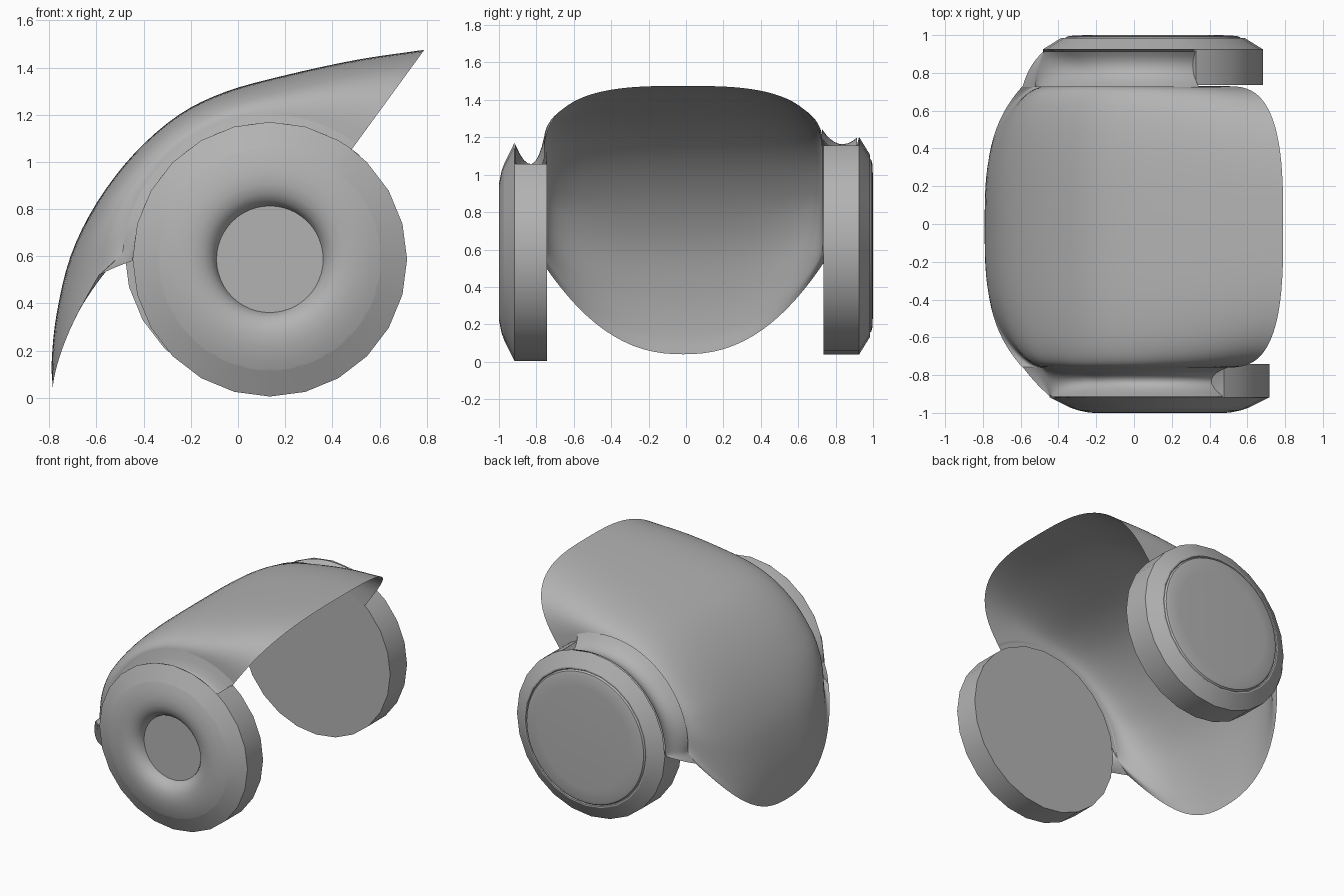
import bpy, bmesh, math
from mathutils import Vector

if "Cube" in bpy.data.objects:
    bpy.data.objects.remove(bpy.data.objects["Cube"])

grey = bpy.data.materials.new("plain grey")
grey.diffuse_color = (0.45, 0.45, 0.45, 1)
grey.use_nodes = True
grey.node_tree.nodes["Principled BSDF"].inputs["Base Color"].default_value = grey.diffuse_color


def finish(name, bm, angle=30):
    bmesh.ops.remove_doubles(bm, verts=bm.verts, dist=0.0005)
    bmesh.ops.recalc_face_normals(bm, faces=bm.faces)
    me = bpy.data.meshes.new(name)
    bm.to_mesh(me)
    bm.free()
    me.materials.append(grey)
    ob = bpy.data.objects.new(name, me)
    bpy.context.collection.objects.link(ob)
    bpy.ops.object.select_all(action='DESELECT')
    ob.select_set(True)
    bpy.context.view_layer.objects.active = ob
    bpy.ops.object.shade_smooth_by_angle(angle=math.radians(angle))
    return ob


def skin(bm, rows, closed=False):
    """Join rows of points with quads."""
    vr = [[bm.verts.new(p) for p in r] for r in rows]
    for a, b in zip(vr, vr[1:]):
        n = len(a)
        for i in range(n if closed else n - 1):
            k = (i + 1) % n
            bm.faces.new((a[i], a[k], b[k], b[i]))
    return vr


def spline(pts, steps):
    """Smooth curve through 2D points."""
    p = [Vector(q) for q in pts]
    p = [2 * p[0] - p[1]] + p + [2 * p[-1] - p[-2]]
    out = []
    for i in range(1, len(p) - 2):
        a, b, c, d = p[i - 1:i + 3]
        for s in range(steps):
            t = s / steps
            out.append(0.5 * (2 * b + (c - a) * t + (2 * a - 5 * b + 4 * c - d) * t ** 2
                              + (3 * b - a - 3 * c + d) * t ** 3))
    return out + [p[-2]]


def disc(name, cx, cz, profile, slot=None, segs=24, caps=(True, True)):
    """Turned disc about y; slot = start angle, end angle and radius of a rim relief."""
    bm = bmesh.new()
    degs = [360 * i / segs for i in range(segs)]
    if slot:
        degs = sorted(degs + [slot[0], slot[0] + 0.4])
    rows = []
    for r, y, relief in profile:
        row = []
        for deg in degs:
            a = math.radians(deg)
            rr = slot[2] if relief and slot[0] < deg < slot[1] else r
            row.append((cx + rr * math.cos(a), y, cz + rr * math.sin(a)))
        rows.append(row)
    vr = skin(bm, rows, True)
    if caps[0]:
        bm.faces.new(vr[0])
    if caps[1]:
        bm.faces.new(vr[-1])
    return finish(name, bm)


# Front disc with rounded ring and recessed centre
F, F_STOP = (0.135, 0.587), 54
disc("front_disc", *F, [(0.582, -0.742, 0), (0.582, -0.75, 1), (0.582, -0.905, 1),
     (0.582, -0.918, 0), (0.468, -0.974, 0)], (F_STOP, 179, 0.43), 24, (True, False))
disc("front_hub_ring", *F, [(0.472, -0.972, 0), (0.43, -0.987, 0), (0.37, -0.999, 0),
     (0.32, -1.0, 0), (0.28, -0.99, 0), (0.25, -0.97, 0), (0.232, -0.945, 0),
     (0.226, -0.925, 0)], segs=48, caps=(False, True))

# Back disc with flat face plate
B, B_STOP = (0.10, 0.62), 67
disc("back_disc", *B, [(0.582, 0.735, 0), (0.582, 0.745, 1), (0.582, 0.905, 1),
     (0.582, 0.925, 0), (0.485, 0.985, 0), (0.475, 0.985, 0), (0.47, 0.978, 0)],
     (B_STOP, 179, 0.50))
disc("back_face_plate", *B, [(0.468, 0.978, 0), (0.46, 0.99, 0), (0.44, 0.996, 0),
     (0.36, 1.0, 0)], segs=48, caps=(False, True))

# Fender: crown line and side edge line in the xz plane
crown = spline([(-.785, .04), (-.79, .15), (-.77, .35), (-.71, .60), (-.60, .825), (-.44, 1.035),
                (-.25, 1.20), (-.05, 1.298), (.20, 1.367), (.50, 1.432), (.79, 1.475)], 4)
edge = spline([(-.59, .52), (-.51, .595), (-.45, .68), (-.415, .79), (-.355, .90), (-.25, 1.03),
               (-.12, 1.11), (.02, 1.155), (.17, 1.16), (.33, 1.13), (.48, 1.05)], 4)
W, Y0, N = 0.745, -0.015, 40
rows = []
for i, (P, E) in enumerate(zip(crown, edge)):
    u = i / (len(crown) - 1)
    k = min(1, u / 0.4)
    p = 2 / (1.9 + 1.6 * k - 0.5 * max(0, u - 0.4) / 0.6)
    row = []
    for j in range(N + 1):
        a = math.pi * (j / N - 0.5)
        s, c = math.sin(a), max(0, math.cos(a))
        v = abs(s) ** p
        f = v ** 2.3 * (1 - k) + (1 - c ** p) * k
        g = f ** (1.5 - 0.5 * k)
        row.append((P.x + (E.x - P.x) * g, Y0 + W * math.copysign(v, s),
                    P.y + (E.y - P.y) * f))
    rows.append(row)
bm = bmesh.new()
skin(bm, rows)
finish("fender", bm, 50)

# Concave flares between the fender sides and the disc rims
for name, side, (cx, cz), floor, stop in (("front_flare", -1, F, 0.34, F_STOP),
                                          ("back_flare", 1, B, 0.49, B_STOP)):
    bm = bmesh.new()
    rows = []

    def at(a, r, y):
        return Vector((cx + r * math.cos(a), side * y, cz + r * math.sin(a)))

    for i, E in enumerate(edge):
        u = i / (len(edge) - 1)
        d = Vector((E.x - cx, E.y - cz))
        ang = max(math.atan2(d.y, d.x) % (2 * math.pi), math.radians(stop))
        turn = min(ang, math.radians(180.5))
        k = min(1, u / 0.45)
        S = at(ang, min(0.74, max(d.length, 0.625)), W + side * Y0 - 0.004)
        T = at(turn, 0.578, 0.914)
        C = at((ang + turn) / 2, 0.66 + (floor - 0.66) * k, 0.815 + 0.03 * (1 - k))
        rows.append([S * (1 - t) ** 2 + C * 2 * t * (1 - t) + T * t * t
                     for t in [n / 8 for n in range(9)]])
        if math.degrees(ang) <= stop + 0.01:
            break
    skin(bm, rows)
    finish(name, bm, 50)
